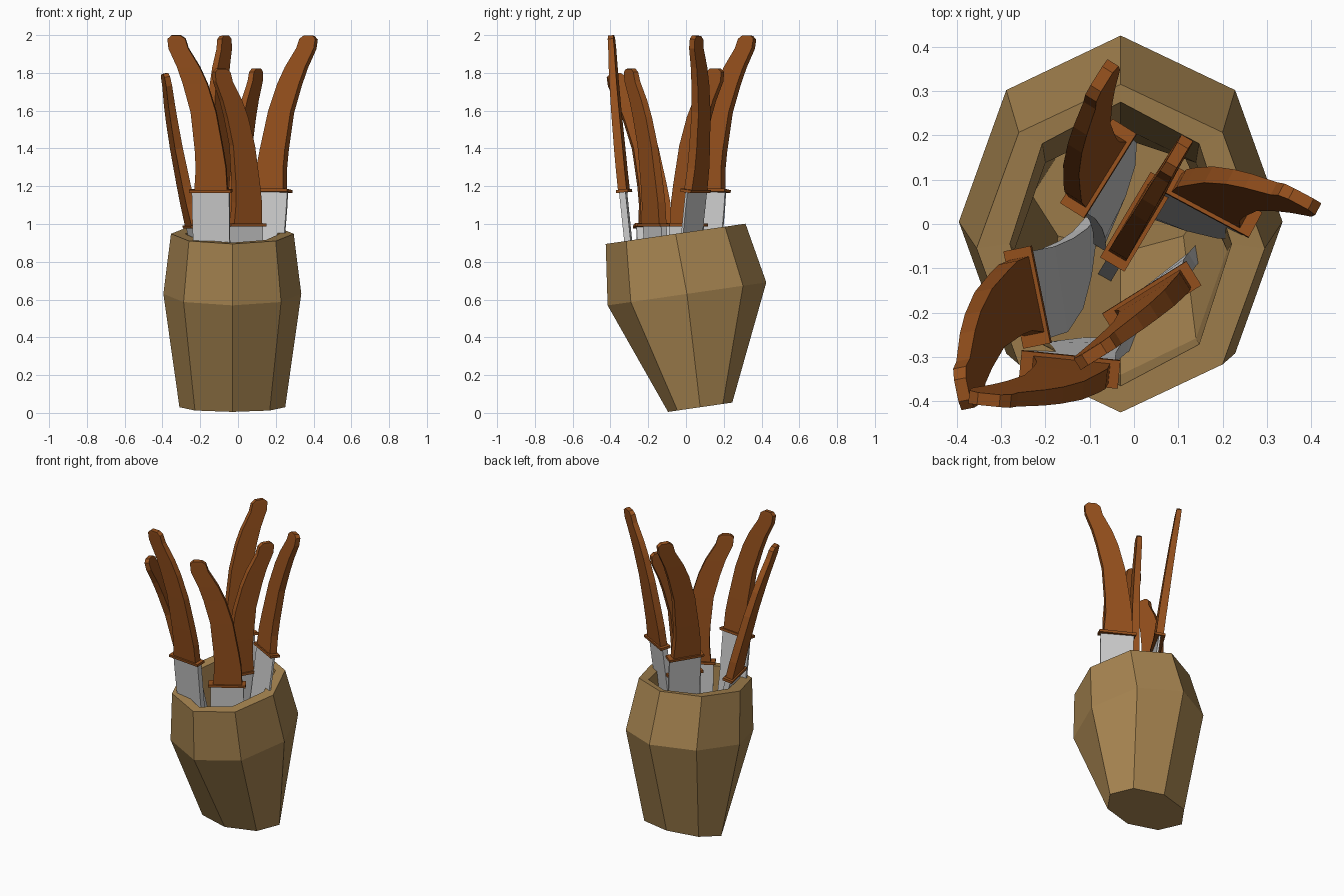
import bpy, bmesh
from math import sin, cos, pi, radians
from mathutils import Vector

if "Cube" in bpy.data.objects:
    bpy.data.objects.remove(bpy.data.objects["Cube"])


def material(name, rgb):
    m = bpy.data.materials.new(name)
    m.diffuse_color = (*rgb, 1)
    m.use_nodes = True
    m.node_tree.nodes["Principled BSDF"].inputs["Base Color"].default_value = m.diffuse_color
    return m


def loft(name, rings, mat=None):
    """Closed mesh skinned over rings with equal point counts, capped at both ends."""
    bm = bmesh.new()
    loops = [[bm.verts.new(p) for p in r] for r in rings]
    n = len(rings[0])
    for a, b in zip(loops, loops[1:]):
        for i in range(n):
            j = (i + 1) % n
            bm.faces.new((a[i], a[j], b[j], b[i]))
    bm.faces.new(loops[0][::-1])
    bm.faces.new(loops[-1])
    bmesh.ops.recalc_face_normals(bm, faces=bm.faces)
    me = bpy.data.meshes.new(name)
    bm.to_mesh(me)
    bm.free()
    ob = bpy.data.objects.new(name, me)
    bpy.context.collection.objects.link(ob)
    if mat:
        me.materials.append(mat)
    return ob


wood = material("pale_wood", (0.38, 0.23, 0.08))
brown = material("handle_brown", (0.30, 0.08, 0.012))

# Leaning octagonal pot: centre y, centre z, half width x, half width y
POT = [(0.075, 0.03, 0.28, 0.17),      # foot
       (0.005, 0.63, 0.365, 0.42),     # shoulder
       (-0.055, 0.948, 0.325, 0.37),   # rim outside
       (-0.045, 0.948, 0.25, 0.32),    # rim inside
       (-0.06, 0.63, 0.24, 0.28),      # inner shoulder
       (0.065, 0.10, 0.20, 0.13)]      # inner floor


def octagon(cy, cz, rx, ry):
    return [(-0.03 + rx * cos(i * pi / 4), cy + ry * sin(i * pi / 4),
             cz + 0.145 * ry * sin(i * pi / 4)) for i in range(8)]


loft("pot", [octagon(*p) for p in POT], wood)

# Knife outlines: height, back edge, front edge, half thickness at each edge
HANDLE = [(0, -.09, .085, .023), (.12, -.085, .076, .023), (.22, -.07, .08, .023),
          (.42, -.035, .10, .021), (.57, .01, .14, .019), (.66, .05, .17, .018),
          (.76, .11, .215, .016), (.81, .125, .22, .015), (.828, .15, .20, .014)]
BLADE = [(0, -.1, .1), (-.1, -.1, .1), (-.3, -.1, .095), (-.5, -.11, .05),
         (-.65, -.125, -.02), (-.8, -.15, -.14)]


def knife(i, x, y, z, ux, uy, lean):
    u = Vector((ux, uy, 0)).normalized()
    n = Vector((-u.y, u.x, 0))
    t = radians(lean)
    w = Vector((0, 0, cos(t))) + n * sin(t)
    v = w.cross(u)
    o = Vector((x, y, z))

    def section(h, a, b, ta, tb):
        return [o + u * p + v * q + w * h
                for p, q in ((a, -ta), (b, -tb), (b, tb), (a, ta))]

    loft(f"handle_{i}", [section(h, a, b, s, s) for h, a, b, s in HANDLE], brown)
    loft(f"guard_{i}", [section(h, -.112, .112, .032, .032) for h in (-.008, .008)], brown)
    loft(f"blade_{i}", [section(h, a, b, .017, .006) for h, a, b in BLADE])


# Six knives: guard centre, direction the handle bends toward, sideways lean
KNIVES = [(-.24, -.165, .99, .2, -.98, -13),
          (-.145, -.328, 1.175, -.99, .1, 6),
          (.04, -.17, .995, -.85, -.53, 2.5),
          (.008, .005, .995, .51, .86, 0),
          (.175, .05, 1.175, .88, -.47, 7),
          (-.08, .125, 1.175, .53, .85, 7)]
for i, k in enumerate(KNIVES, 1):
    knife(i, *k)
